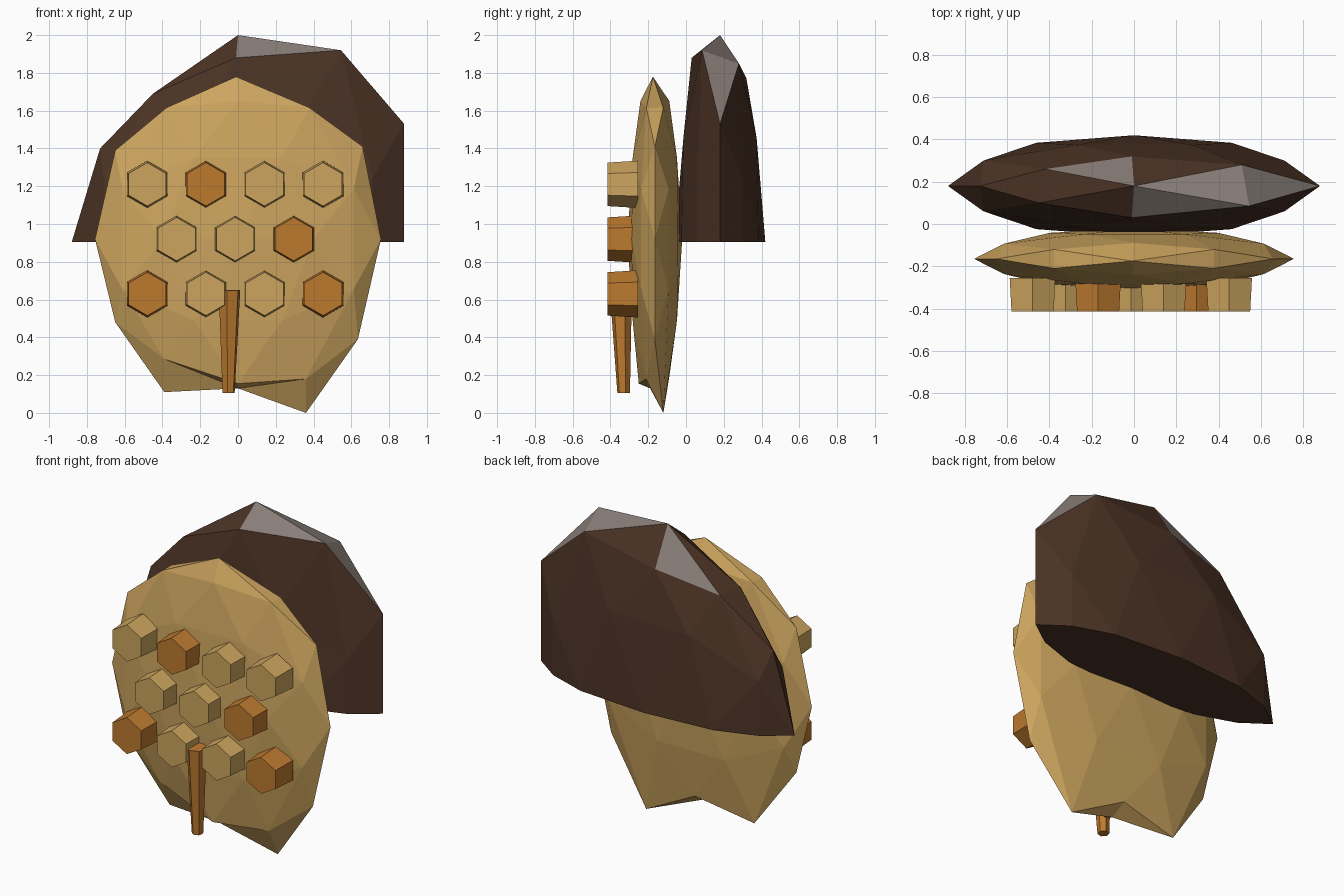
import bpy, bmesh, math
from mathutils import Vector, Matrix

if "Cube" in bpy.data.objects:
    bpy.data.objects.remove(bpy.data.objects["Cube"], do_unlink=True)


def material(name, rgb):
    lin = [((c / 255 + 0.055) / 1.055) ** 2.4 for c in rgb]
    m = bpy.data.materials.new(name)
    m.use_nodes = True
    m.diffuse_color = (*lin, 1)
    m.node_tree.nodes["Principled BSDF"].inputs["Base Color"].default_value = (*lin, 1)
    return m


WAX = material("pale wax", (205, 165, 95))
HONEY = material("amber honey", (190, 122, 47))
BARK = material("dark bark", (76, 51, 37))
STONE = material("grey stone", (138, 127, 121))


def finish(name, bm, *mats):
    bmesh.ops.recalc_face_normals(bm, faces=bm.faces)
    me = bpy.data.meshes.new(name)
    bm.to_mesh(me)
    bm.free()
    for m in mats:
        me.materials.append(m)
    ob = bpy.data.objects.new(name, me)
    bpy.context.collection.objects.link(ob)
    return ob


def lump(name, centre, radii, moves, mats, patches=(), halved=False):
    """Squashed low-poly ball; moves pull single corners to chosen places."""
    bm = bmesh.new()
    bmesh.ops.create_icosphere(bm, subdivisions=2, radius=1)
    tilt = Matrix.Rotation(-math.atan2(0.5257, 0.8507), 4, 'Y')
    bm.transform(Matrix.Rotation(math.pi / 2, 4, 'Z') @ tilt)
    for p in patches:
        face = min(bm.faces, key=lambda f: (f.calc_center_median() - Vector(p)).length)
        face.material_index = 1
    if halved:
        bmesh.ops.bisect_plane(bm, geom=bm.verts[:] + bm.edges[:] + bm.faces[:], dist=1e-3,
                               plane_co=(0, 0, 0), plane_no=(0, 0, -1), clear_outer=True)
        bmesh.ops.holes_fill(bm, edges=[e for e in bm.edges if e.is_boundary], sides=0)
    targets = [(min(bm.verts, key=lambda v: (v.co - Vector(d)).length), t) for d, t in moves]
    for v in bm.verts:
        v.co = Vector(centre) + Vector(a * b for a, b in zip(v.co, radii))
    for v, t in targets:
        v.co = t
    finish(name, bm, *mats)


def prism(name, base, tip, r_base, r_tip, turn, mat):
    """Six-sided tapered prism running from base to tip."""
    bm = bmesh.new()
    base, tip = Vector(base), Vector(tip)
    axis = tip - base
    bmesh.ops.create_cone(bm, cap_ends=True, segments=6, radius1=r_base, radius2=r_tip,
                          depth=axis.length)
    bm.transform(Matrix.Rotation(turn, 4, 'Z'))
    bm.transform(Matrix.Translation((base + tip) / 2)
                 @ axis.to_track_quat('Z', 'Y').to_matrix().to_4x4())
    finish(name, bm, mat)


# Wax comb body with a ragged lower edge
lump("comb_body", (0, -0.165, 0.92), (0.757, 0.145, 0.86), [
    ((0, 0, 1), (-0.01, -0.175, 1.78)),
    ((0.85, 0, 0.53), (0.66, -0.165, 1.41)),
    ((-0.85, 0, 0.53), (-0.65, -0.165, 1.39)),
    ((0.85, 0, -0.53), (0.635, -0.165, 0.39)),
    ((-0.85, 0, -0.53), (-0.65, -0.165, 0.48)),
    ((0.5, -0.31, -0.81), (0.36, -0.21, 0.18)),
    ((-0.5, -0.31, -0.81), (-0.39, -0.21, 0.285)),
    ((0.5, 0.31, -0.81), (0.36, -0.12, 0)),
    ((-0.5, 0.31, -0.81), (-0.39, -0.12, 0.11)),
    ((0, -0.53, -0.85), (0, -0.25, 0.155)),
    ((0, 0, -1), (0, -0.19, 0.13)),
], [WAX])

# Bark dome behind it, with bare stone facets near the top
lump("bark_dome", (0, 0.18, 0.905), (0.88, 0.24, 1.095), [
    ((0.5, -0.31, 0.81), (0.545, 0.085, 1.92)),
    ((0.5, 0.31, 0.81), (0.51, 0.28, 1.85)),
    ((-0.5, -0.31, 0.81), (-0.45, 0.1, 1.69)),
    ((-0.5, 0.31, 0.81), (-0.42, 0.26, 1.69)),
    ((0.85, 0, 0.53), (0.88, 0.18, 1.53)),
    ((-0.85, 0, 0.53), (-0.73, 0.18, 1.4)),
    ((0, -0.53, 0.85), (-0.01, 0.03, 1.88)),
    ((0, 0.53, 0.85), (-0.01, 0.32, 1.77)),
], [BARK, STONE],
    patches=[(-0.17, 0.28, 0.89), (0.17, -0.28, 0.89), (0.33, 0, 0.87), (0.62, 0, 0.71)],
    halved=True)

# Staggered rows of cells, F for honey-filled and e for empty
for row, (pattern, z) in enumerate(zip(("eFee", "eeF", "FeeF"), (1.21, 0.92, 0.63))):
    for i, kind in enumerate(pattern):
        x = (i - (len(pattern) - 1) / 2) * 0.31 - 0.015
        prism(f"cell_{row + 1}_{i + 1}", (x, -0.255, z), (x, -0.415, z), 0.125, 0.115,
              math.pi / 6, HONEY if kind == "F" else WAX)

# The cells stand with a corner upward
for ob in bpy.context.collection.objects:
    if ob.name.startswith("cell_"):
        zs = [v.co.z for v in ob.data.vertices]
        xs = [v.co.x for v in ob.data.vertices]
        if max(xs) - min(xs) > max(zs) - min(zs):
            c = Vector(((max(xs) + min(xs)) / 2, 0, (max(zs) + min(zs)) / 2))
            ob.data.transform(Matrix.Translation(c) @ Matrix.Rotation(math.pi / 6, 4, 'Y')
                              @ Matrix.Translation(-c))

# Tapered honey drip
prism("honey_drip", (-0.045, -0.345, 0.65), (-0.05, -0.33, 0.105), 0.06, 0.034, math.pi / 6, HONEY)
